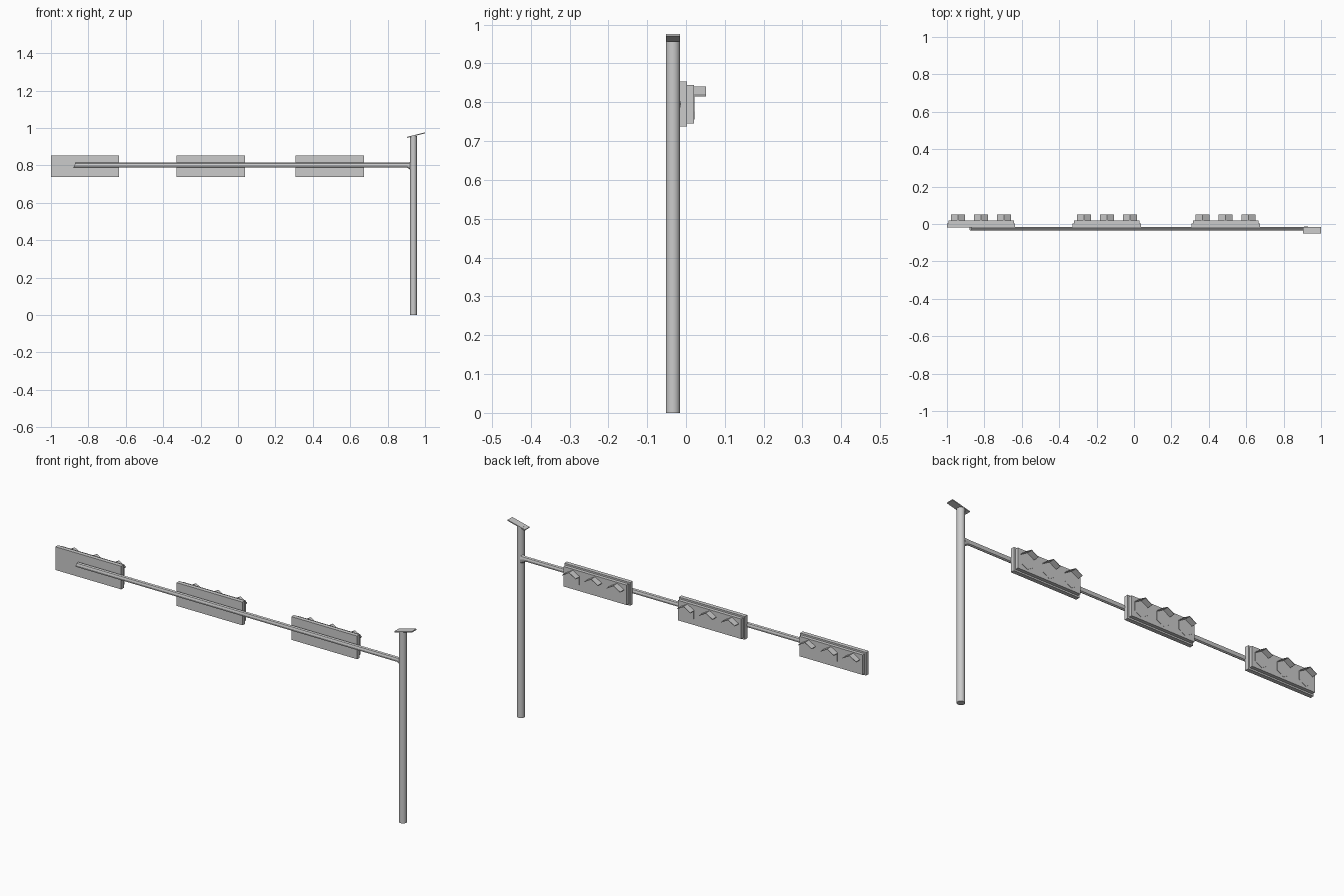
import bpy, bmesh, math

if "Cube" in bpy.data.objects:
    bpy.data.objects.remove(bpy.data.objects["Cube"])


def make(name, bm):
    bmesh.ops.recalc_face_normals(bm, faces=bm.faces)
    me = bpy.data.meshes.new(name)
    bm.to_mesh(me)
    bm.free()
    ob = bpy.data.objects.new(name, me)
    bpy.context.collection.objects.link(ob)
    return ob


def loft(name, rings):
    """Skin matching rings of points and cap both ends."""
    bm = bmesh.new()
    vs = [[bm.verts.new(p) for p in r] for r in rings]
    n = len(rings[0])
    for a, b in zip(vs, vs[1:]):
        for i in range(n):
            j = (i + 1) % n
            bm.faces.new((a[i], a[j], b[j], b[i]))
    bm.faces.new(vs[0])
    bm.faces.new(vs[-1])
    return make(name, bm)


def box(name, x0, x1, y0, y1, z0, z1):
    return loft(name, [[(x0, y0, z), (x1, y0, z), (x1, y1, z), (x0, y1, z)] for z in (z0, z1)])


def angles(n, start=0.0):
    return [start + 2 * math.pi * i / n for i in range(n)]


# Upright post
PX, PY, PR = 0.938, -0.0335, 0.0185
post = loft("post", [[(PX + PR * math.cos(a), PY + PR * math.sin(a), z) for a in angles(16)]
                     for z in (0, 0.957)])
for p in post.data.polygons:
    p.use_smooth = len(p.vertices) == 4
post.data.set_sharp_from_angle(angle=math.radians(40))

# Tilted cap plate on the post
loft("post_cap", [[(0.904, y, 0.947), (1.0, y, 0.971), (0.999, y, 0.976), (0.903, y, 0.952)]
                  for y in (-0.052, -0.015)])


# Horizontal arm with a slanted free end and a flared foot at the post
def arm_ring(x, zc, rz, ry, slant=0.0):
    return [(x + slant * math.sin(a), -0.025 + ry * math.cos(a), zc + rz * math.sin(a))
            for a in angles(8)]


loft("arm", [arm_ring(-0.874, 0.801, 0.0135, 0.01, 0.006),
             arm_ring(0.905, 0.801, 0.0135, 0.01),
             arm_ring(0.93, 0.795, 0.024, 0.012)])

# Signal heads: back plate, housing, three hexagonal lamps with peaked hoods
R, ZC = 0.043, 0.797
for k, cx in enumerate((-0.8175, -0.145, 0.49), 1):
    box(f"back_plate_{k}", cx - 0.1825, cx + 0.1825, -0.0175, 0.003, 0.737, 0.853)
    box(f"housing_{k}", cx - 0.175, cx + 0.175, 0.002, 0.02, 0.745, 0.845)
    for j in (-1, 0, 1):
        lx = cx + j * 0.123
        loft(f"lamp_{k}_{j + 2}",
             [[(lx + r * math.cos(a), y, ZC + r * math.sin(a)) for a in angles(6, math.pi / 6)]
              for y, r in ((0.019, R - 0.002), (0.0215, R - 0.002))])
        w, t = R * 0.866, 0.003
        hood = [(-w, R / 2), (0, R), (w, R / 2), (w, R / 2 - t), (0, R - t), (-w, R / 2 - t)]
        loft(f"hood_{k}_{j + 2}", [[(lx + u, y, ZC + v) for u, v in hood] for y in (0.019, 0.051)])
